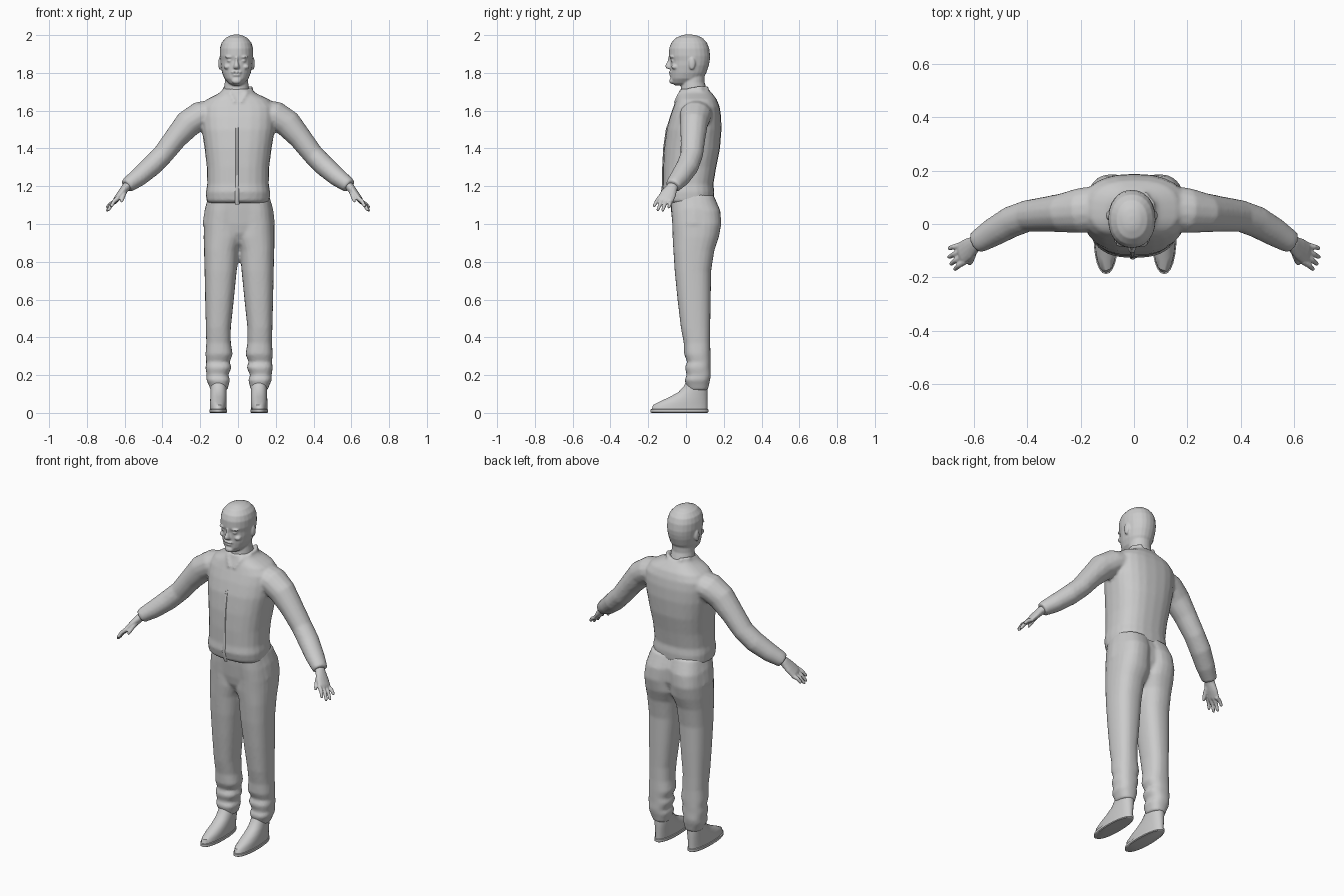
import bpy, bmesh, math
from mathutils import Vector, Matrix

N = 24


def spow(v, p):
    return math.copysign(abs(v) ** p, v)


def skin(bm, rings):
    """Join rings of points into one closed, capped surface."""
    vs = [[bm.verts.new(p) for p in r] for r in rings]
    n = len(vs[0])
    for a, b in zip(vs, vs[1:]):
        for i in range(n):
            bm.faces.new((a[i], a[(i + 1) % n], b[(i + 1) % n], b[i]))
    bm.faces.new(vs[0][::-1])
    bm.faces.new(vs[-1])


def slices(bm, rows, power=2.4, side=1, dx=0.0):
    """Horizontal cross-sections given as (z, x0, x1, y0, y1)."""
    rings = []
    for z, x0, x1, y0, y1 in rows:
        ring = []
        for i in range(N):
            a = 2 * math.pi * i / N
            x = (x0 + x1) / 2 + (x1 - x0) / 2 * spow(math.cos(a), 2 / power)
            y = (y0 + y1) / 2 + (y1 - y0) / 2 * spow(math.sin(a), 2 / power)
            ring.append((side * x + dx, y, z))
        rings.append(ring)
    skin(bm, rings)


def limb(bm, path, side=1, ref=(0, 1, 0), n=14):
    """Tube along points (x, y, z, radius along ref, other radius)."""
    pts = [Vector(p[:3]) for p in path]
    rings = []
    for i, p in enumerate(path):
        t = (pts[min(i + 1, len(pts) - 1)] - pts[max(i - 1, 0)]).normalized()
        u = Vector(ref)
        u = (u - t * u.dot(t)).normalized()
        v = t.cross(u)
        ring = []
        for k in range(n):
            a = 2 * math.pi * k / n
            q = pts[i] + u * p[3] * math.cos(a) + v * p[4] * math.sin(a)
            ring.append((side * q.x, q.y, q.z))
        rings.append(ring)
    skin(bm, rings)


def blob(bm, c, r):
    m = Matrix.Translation(c) @ Matrix.Diagonal((*r, 1))
    bmesh.ops.create_uvsphere(bm, u_segments=14, v_segments=8, radius=1, matrix=m)


def finish(bm, name, voxel=None, smooth=2):
    bmesh.ops.recalc_face_normals(bm, faces=bm.faces)
    me = bpy.data.meshes.new(name)
    bm.to_mesh(me)
    bm.free()
    ob = bpy.data.objects.new(name, me)
    bpy.context.collection.objects.link(ob)
    if voxel:
        # fuse overlapping parts into a single smooth skin
        r = ob.modifiers.new("Fuse", 'REMESH')
        r.mode = 'VOXEL'
        r.voxel_size = voxel
        r.use_smooth_shade = True
        s = ob.modifiers.new("Soften", 'SMOOTH')
        s.factor, s.iterations = 0.5, smooth
    else:
        bpy.ops.object.select_all(action='DESELECT')
        ob.select_set(True)
        bpy.context.view_layer.objects.active = ob
        bpy.ops.object.shade_smooth_by_angle(angle=math.radians(40))
    return ob


# Jacket: torso, sleeves, collar
bm = bmesh.new()
slices(bm, [(1.11, -.155, .158, -.100, .125), (1.125, -.168, .168, -.118, .148),
            (1.17, -.170, .170, -.128, .150), (1.21, -.163, .163, -.122, .145),
            (1.30, -.165, .165, -.122, .160), (1.40, -.177, .178, -.117, .180),
            (1.50, -.192, .195, -.104, .188), (1.57, -.197, .200, -.085, .186),
            (1.62, -.195, .198, -.067, .178), (1.66, -.165, .165, -.052, .163),
            (1.69, -.105, .100, -.040, .140), (1.715, -.075, .065, -.032, .118)], 2.5)
for s in (1, -1):
    limb(bm, [(.13, .06, 1.59, .085, .07), (.20, .05, 1.575, .085, .075),
              (.265, .042, 1.53, .074, .074), (.33, .037, 1.455, .066, .062),
              (.40, .030, 1.365, .060, .056), (.46, .008, 1.305, .060, .056),
              (.53, -.032, 1.245, .054, .050), (.575, -.060, 1.213, .046, .042),
              (.590, -.069, 1.200, .042, .038)], s)
    limb(bm, [(.035, .115, 1.715, .018, .012), (.068, .075, 1.715, .018, .012),
              (.066, .02, 1.705, .018, .012), (.042, -.03, 1.685, .018, .012),
              (.016, -.056, 1.64, .012, .010)], s, (.3, 0, 1), 8)
finish(bm, "jacket", .009)

# Front closure strip and hem tabs
bm = bmesh.new()
limb(bm, [(-.005, -.056, 1.63, .005, .007), (-.005, -.102, 1.50, .005, .008),
          (-.005, -.116, 1.40, .005, .008), (-.005, -.121, 1.30, .005, .008),
          (-.005, -.122, 1.21, .005, .008), (-.005, -.128, 1.165, .005, .010),
          (-.005, -.108, 1.105, .005, .012)], n=8)
finish(bm, "jacket_placket")

# Trousers: seat and two creased legs
bm = bmesh.new()
slices(bm, [(.89, -.07, .07, -.03, .09), (.95, -.165, .17, -.062, .145),
            (1.0, -.19, .194, -.072, .165), (1.08, -.178, .184, -.08, .165),
            (1.16, -.155, .16, -.085, .135)], dx=.002)
for s in (1, -1):
    slices(bm, [(.12, .062, .150, .010, .115), (.15, .055, .162, .000, .122),
                (.175, .048, .174, -.008, .128), (.20, .058, .172, .004, .132),
                (.24, .040, .178, -.006, .130), (.27, .050, .174, .006, .130),
                (.31, .034, .178, -.010, .130), (.37, .044, .174, -.012, .128),
                (.45, .044, .176, -.027, .128), (.60, .028, .180, -.045, .131),
                (.75, .013, .183, -.060, .133), (.86, .004, .186, -.067, .150),
                (.93, -.02, .188, -.071, .174), (1.0, -.01, .186, -.073, .187),
                (1.07, -.02, .178, -.078, .182), (1.15, -.03, .160, -.080, .148)],
           2.4, s, .006)
finish(bm, "trousers", .009)

# Shoes
for s, name in ((1, "left_shoe"), (-1, "right_shoe")):
    bm = bmesh.new()
    slices(bm, [(0, .066, .152, -.180, .112), (.004, .062, .156, -.188, .118),
                (.018, .062, .156, -.188, .118), (.02, .066, .152, -.182, .114),
                (.042, .064, .152, -.174, .114), (.062, .064, .152, -.135, .114),
                (.085, .064, .150, -.085, .114), (.11, .064, .150, -.040, .114),
                (.14, .064, .150, -.012, .112), (.18, .070, .150, .010, .110)], 2.2, s, .004)
    finish(bm, name)

# Head and neck with facial features
bm = bmesh.new()
C = -.008
slices(bm, [(1.733, -.020, .020, -.058, .02), (1.745, -.042, .042, -.074, .06),
            (1.77, -.064, .064, -.081, .09), (1.80, -.076, .076, -.082, .108),
            (1.84, -.084, .084, -.083, .121), (1.865, -.086, .086, -.083, .126),
            (1.89, -.089, .089, -.090, .128), (1.93, -.088, .088, -.089, .123),
            (1.96, -.079, .079, -.078, .111), (1.985, -.058, .058, -.055, .088),
            (1.998, -.033, .033, -.025, .058), (2.003, -.012, .012, -.005, .03)], 2.15, 1, C)
slices(bm, [(1.64, -.085, .085, -.035, .125), (1.70, -.068, .068, -.030, .115),
            (1.75, -.062, .062, -.022, .098), (1.81, -.060, .060, -.020, .100)], 2, 1, C)
slices(bm, [(1.885, -.008, .008, -.094, -.06), (1.86, -.009, .009, -.098, -.06),
            (1.838, -.015, .015, -.111, -.06), (1.826, -.017, .017, -.106, -.06),
            (1.820, -.012, .012, -.094, -.06)], 2, 1, C)
for s in (1, -1):
    blob(bm, (C + s * .087, .032, 1.85), (.010, .018, .034))
    blob(bm, (C + s * .036, -.074, 1.884), (.026, .014, .007))
    blob(bm, (C + s * .036, -.070, 1.864), (.014, .012, .008))
    blob(bm, (C + s * .048, -.058, 1.832), (.020, .020, .014))
blob(bm, (C, -.080, 1.803), (.030, .012, .006))
blob(bm, (C, -.079, 1.788), (.022, .011, .005))
blob(bm, (C, -.074, 1.757), (.026, .015, .016))
finish(bm, "head", .005)

# Hands with four fingers and a thumb
U = Vector((.22, .92, -.30)).normalized()
K = Vector((.640, -.110, 1.130))
TIPS = [(.674, -.172, 1.090), (.690, -.152, 1.070), (.697, -.126, 1.067), (.697, -.092, 1.085)]
for s, name in ((1, "left_hand"), (-1, "right_hand")):
    bm = bmesh.new()
    limb(bm, [(.565, -.055, 1.220, .028, .024), (.595, -.075, 1.192, .031, .023),
              (.620, -.093, 1.160, .042, .020), (.643, -.108, 1.132, .044, .016),
              (.651, -.113, 1.122, .038, .012)], s)
    for i, tip in enumerate(TIPS):
        a = K + U * (-.033 + .022 * i)
        tip = Vector(tip)
        mid = a.lerp(tip, .5) + Vector((.004, 0, .004))
        limb(bm, [(*a, .012, .013), (*mid, .010, .011), (*a.lerp(tip, .9), .008, .009),
                  (*tip, .004, .004)], s, n=8)
    limb(bm, [(.600, -.090, 1.178, .016, .016), (.606, -.122, 1.155, .013, .013),
              (.614, -.145, 1.128, .010, .010), (.617, -.152, 1.115, .005, .005)],
         s, (1, 0, 0), 8)
    finish(bm, name, .0045, 1)
